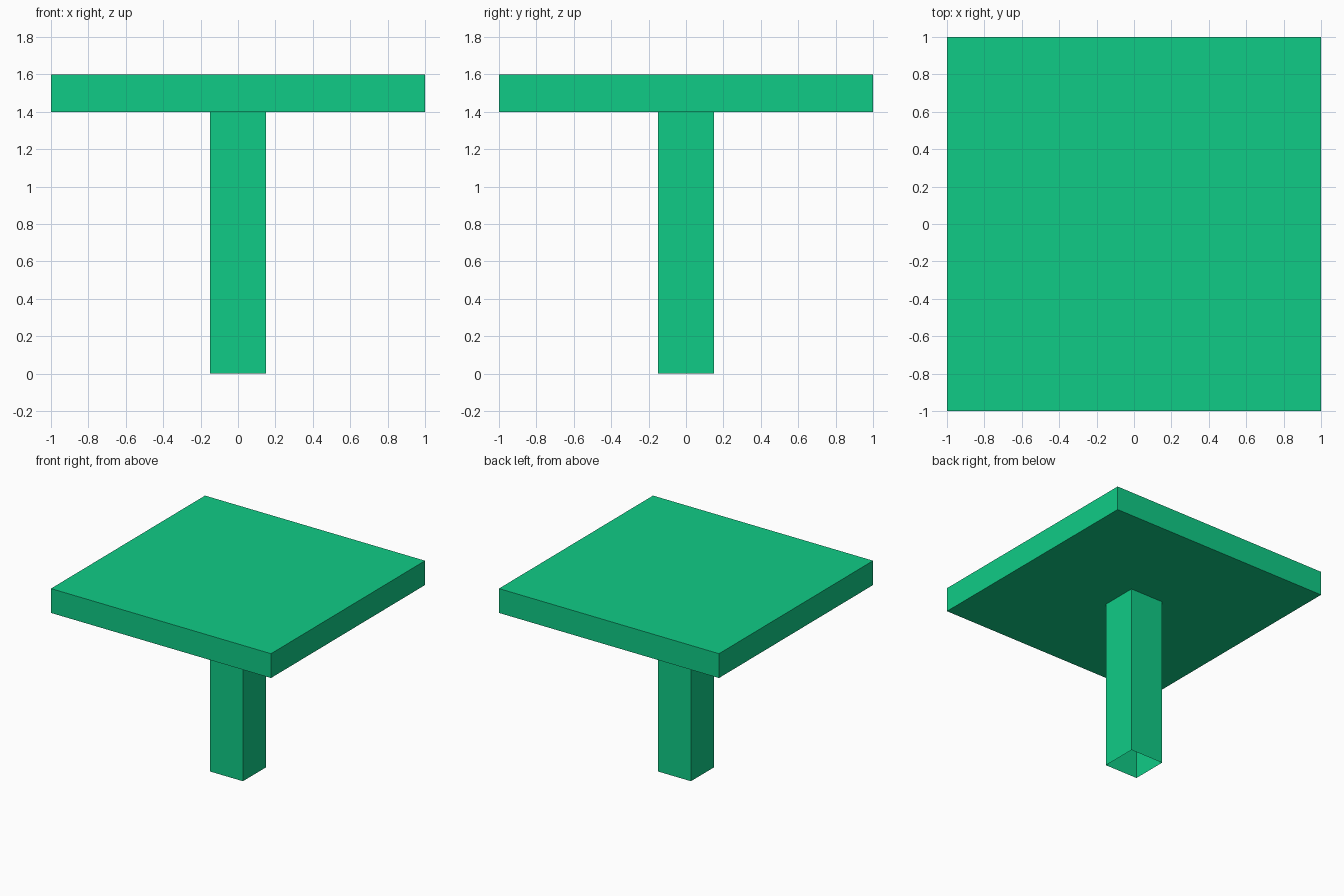
import bpy
import bmesh
from mathutils import Matrix

if "Cube" in bpy.data.objects:
    bpy.data.objects.remove(bpy.data.objects["Cube"])

green = bpy.data.materials.new("green")
green.diffuse_color = (0.005, 0.6, 0.24, 1.0)
green.use_nodes = True
green.node_tree.nodes["Principled BSDF"].inputs["Base Color"].default_value = green.diffuse_color


def box(name, size, z_bottom, open_ends=False):
    """Box centred on x and y, optionally without its top and bottom faces."""
    bm = bmesh.new()
    bmesh.ops.create_cube(bm, size=1.0, matrix=(
        Matrix.Translation((0, 0, size[2] / 2)) @ Matrix.Diagonal((*size, 1))))
    if open_ends:
        bm.normal_update()
        caps = [f for f in bm.faces if abs(f.normal.z) > 0.5]
        bmesh.ops.delete(bm, geom=caps, context='FACES_ONLY')
    mesh = bpy.data.meshes.new(name)
    bm.to_mesh(mesh)
    bm.free()
    mesh.materials.append(green)
    obj = bpy.data.objects.new(name, mesh)
    obj.location.z = z_bottom
    bpy.context.collection.objects.link(obj)
    return obj


# Square slab on top
box("table_top", (2.0, 2.0, 0.2), 1.4)

# Hollow thin-walled post, open at the foot
box("center_leg", (0.3, 0.3, 1.4), 0.0, open_ends=True)
